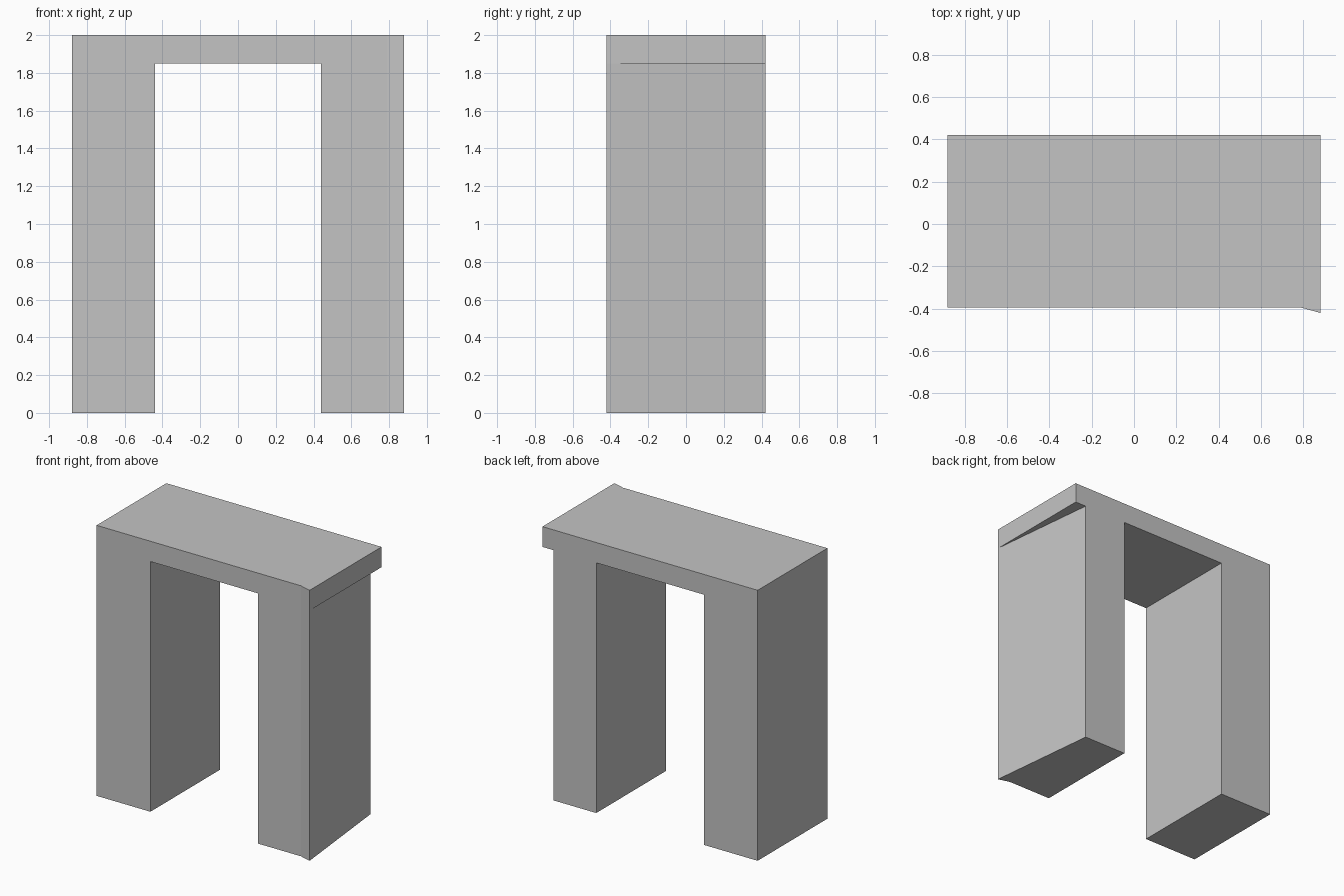
import bpy
import bmesh

if "Cube" in bpy.data.objects:
    bpy.data.objects.remove(bpy.data.objects["Cube"], do_unlink=True)

# Main dimensions
HALF_W, HALF_D, HEIGHT = 0.88, 0.42, 2.0
FRONT = -0.395
OPENING, LINTEL_Z = 0.44, 1.85
TAPER_X = 0.79

# Single stone colour
stone = bpy.data.materials.new("stone grey")
stone.use_nodes = True
grey = (0.55, 0.55, 0.55, 1)
stone.diffuse_color = grey
stone.node_tree.nodes["Principled BSDF"].inputs["Base Color"].default_value = grey


def prism(name, outline, bottom, top):
    """Extrude a counter-clockwise floor outline from bottom to top."""
    bm = bmesh.new()
    base = bm.faces.new([bm.verts.new((x, y, bottom)) for x, y in outline])
    sides = bmesh.ops.extrude_face_region(bm, geom=[base], use_keep_orig=True)
    moved = [g for g in sides["geom"] if isinstance(g, bmesh.types.BMVert)]
    bmesh.ops.translate(bm, vec=(0, 0, top - bottom), verts=moved)
    bmesh.ops.recalc_face_normals(bm, faces=bm.faces)
    mesh = bpy.data.meshes.new(name)
    bm.to_mesh(mesh)
    bm.free()
    mesh.materials.append(stone)
    obj = bpy.data.objects.new(name, mesh)
    bpy.context.collection.objects.link(obj)
    return obj


# Solid block with a slight flare at its front left corner
archway = prism("archway", [
    (-HALF_W, FRONT), (TAPER_X, FRONT), (HALF_W, -HALF_D),
    (HALF_W, HALF_D), (-HALF_W, HALF_D)], 0, HEIGHT)

# Doorway between the two legs
doorway = prism("doorway_cutter", [
    (-OPENING, -1), (OPENING, -1), (OPENING, 1), (-OPENING, 1)], -0.5, LINTEL_Z)

# Wedge that narrows the left leg towards the back, below the lintel
slope = (TAPER_X - HALF_W) / (2 * HALF_D)
edge = [(HALF_W + slope * (y + HALF_D), y) for y in (-1, 1)]
wedge = prism("leg_taper_cutter", [edge[0], (1.5, -1), (1.5, 1), edge[1]],
              -0.5, LINTEL_Z)

for cutter in (doorway, wedge):
    cut = archway.modifiers.new(cutter.name, "BOOLEAN")
    cut.operation = "DIFFERENCE"
    cut.solver = "EXACT"
    cut.object = cutter
    cutter.hide_render = True
    cutter.hide_set(True)
